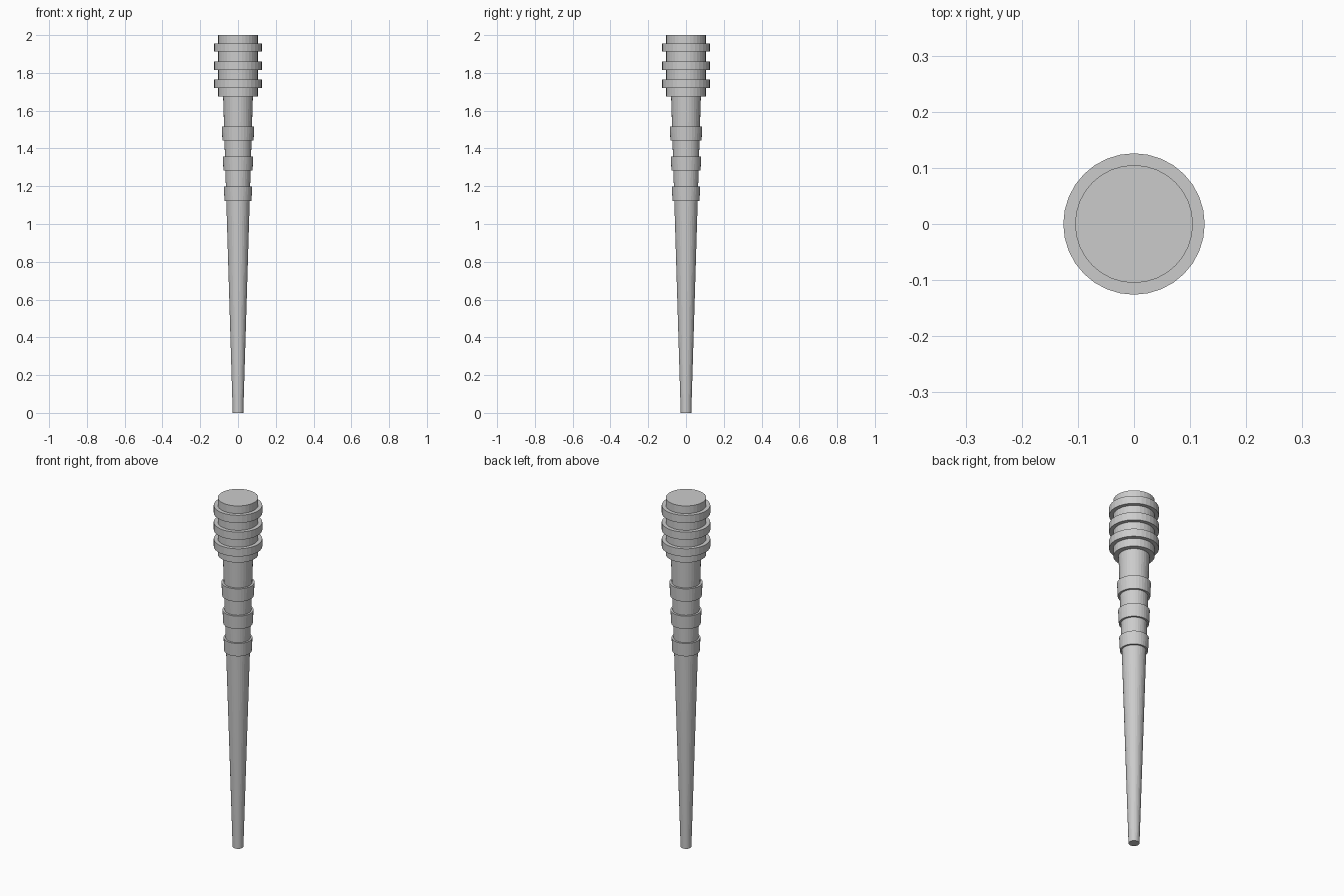
import bpy

if "Cube" in bpy.data.objects:
    bpy.data.objects.remove(bpy.data.objects["Cube"])

SIDES = 32


def tapered(name, z0, z1, r0, r1):
    """Capped cone section from z0 to z1 with radii r0 (bottom) and r1 (top)."""
    bpy.ops.mesh.primitive_cone_add(vertices=SIDES, radius1=r0, radius2=r1,
                                    depth=z1 - z0, location=(0, 0, (z0 + z1) / 2))
    obj = bpy.context.object
    obj.name = name
    return obj


# Long tapering shaft, ending inside the head
tapered("shaft", 0, 1.75, 0.028, 0.081)

# Tapered grip bands, following the taper of the shaft
for i in range(3):
    z = 1.123 + 0.159 * i
    r = 0.0715 + 0.0055 * i
    tapered(f"grip_band_{i + 1}", z, z + 0.075, r, r + 0.0035)

# Cylindrical head
tapered("head", 1.675, 2.0, 0.105, 0.105)

# Head collars
for i in range(3):
    z = 1.72 + 0.096 * i
    tapered(f"head_collar_{i + 1}", z, z + 0.044, 0.126, 0.126)
